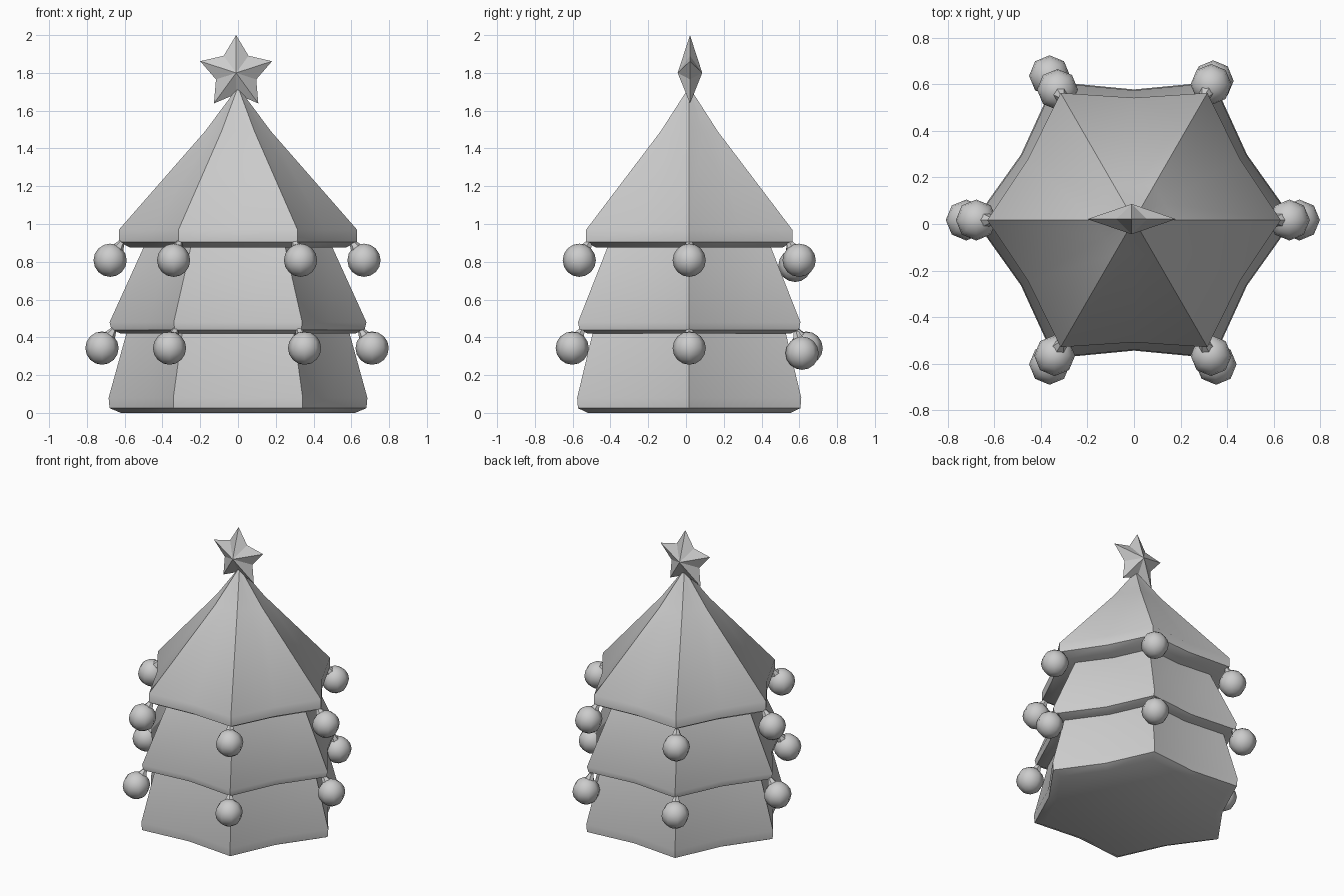
import bpy, bmesh, math
from mathutils import Vector, Matrix

cube = bpy.data.objects.get("Cube")
if cube:
    bpy.data.objects.remove(cube, do_unlink=True)

grey = bpy.data.materials.new("light_grey")
grey.use_nodes = True
colour = (0.6, 0.6, 0.6, 1)
grey.diffuse_color = colour
grey.node_tree.nodes["Principled BSDF"].inputs["Base Color"].default_value = colour

AXIS_Y = 0.017


def finish(name, bm, location, smooth_angle=None):
    bmesh.ops.recalc_face_normals(bm, faces=bm.faces)
    mesh = bpy.data.meshes.new(name)
    bm.to_mesh(mesh)
    bm.free()
    mesh.materials.append(grey)
    if smooth_angle:
        mesh.shade_smooth()
        mesh.set_sharp_from_angle(angle=math.radians(smooth_angle))
    obj = bpy.data.objects.new(name, mesh)
    obj.location = location
    bpy.context.collection.objects.link(obj)
    return obj


def tier(name, profile, dip):
    """Six-cornered skirt with sides drawn in at the middle."""
    bm = bmesh.new()
    rings = []
    for r, z in profile:
        ring = []
        for i in range(12):
            a = i * math.pi / 6
            d = r if i % 2 == 0 else r * math.cos(math.pi / 6) * dip
            ring.append(bm.verts.new((d * math.cos(a), d * math.sin(a), z)))
        rings.append(ring)
    for low, high in zip(rings, rings[1:]):
        for i in range(12):
            j = (i + 1) % 12
            bm.faces.new((low[i], low[j], high[j], high[i]))
    bm.faces.new(rings[0])
    bm.faces.new(rings[-1])
    finish(name, bm, (0, AXIS_Y, 0), 40)


# Tree tiers
tier("bottom_tier", [(0.62, 0), (0.68, 0.025), (0.685, 0.08), (0.58, 0.46)], 0.945)
tier("middle_tier", [(0.62, 0.42), (0.67, 0.44), (0.68, 0.48), (0.48, 0.92)], 0.945)
tier("top_tier", [(0.57, 0.875), (0.63, 0.905), (0.63, 0.97),
                  (0.175, 1.49), (0.004, 1.72)], 0.962)


# Hanging baubles, each with a small neck leaning to its tier corner
def bauble(name, centre, corner):
    bm = bmesh.new()
    bmesh.ops.create_uvsphere(bm, u_segments=8, v_segments=8, radius=0.088)
    c = Vector(centre)
    lean = Vector(corner) - c
    turn = lean.to_track_quat('Z', 'Y').to_matrix().to_4x4()
    bmesh.ops.create_cone(bm, cap_ends=True, segments=6, radius1=0.035, radius2=0.014,
                          depth=0.05,
                          matrix=turn @ Matrix.Translation((0, 0, 0.095)))
    finish(name, bm, c, 50)


def bauble_row(row, reach, z, tier_radius, tier_z, low_corner):
    for i in range(6):
        a = i * math.pi / 3
        drop, r = (0.027, reach - 0.025) if i == low_corner else (0, reach)
        out = Vector((math.cos(a), math.sin(a), 0))
        base = Vector((-0.005, AXIS_Y, 0))
        bauble(f"{row}_bauble_{i + 1}", base + out * r + Vector((0, 0, z - drop)),
               base + out * tier_radius + Vector((0, 0, tier_z)))


bauble_row("upper", 0.672, 0.808, 0.6, 0.92, 2)
bauble_row("lower", 0.715, 0.343, 0.645, 0.455, 1)

# Five-pointed faceted star
bm = bmesh.new()
rim = []
for i in range(10):
    a = math.pi / 2 + i * math.pi / 5
    r = 0.2 if i % 2 == 0 else 0.112
    rim.append(bm.verts.new((r * math.cos(a), 0, r * math.sin(a))))
for side in (-1, 1):
    peak = bm.verts.new((0, 0.065 * side, 0))
    for i in range(10):
        bm.faces.new((rim[i], rim[(i + 1) % 10], peak))
finish("star", bm, (-0.01, 0.021, 1.8))
